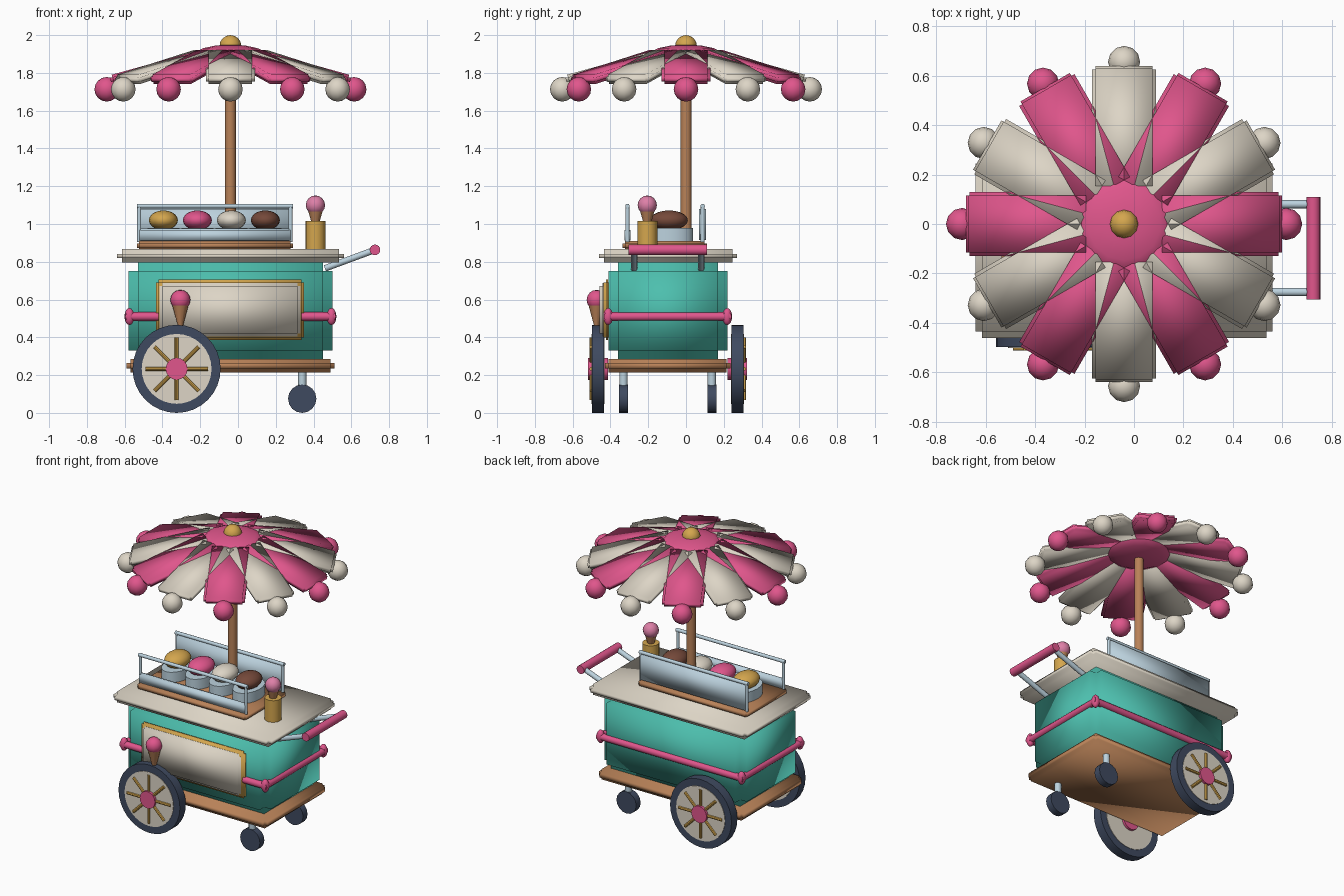
import bpy, bmesh, math
from mathutils import Vector, Matrix

if "Cube" in bpy.data.objects:
    bpy.data.objects.remove(bpy.data.objects["Cube"], do_unlink=True)


def material(name, hex_code):
    rgb = [int(hex_code[i:i + 2], 16) / 255 for i in (0, 2, 4)]
    lin = [c / 12.92 if c <= 0.04045 else ((c + 0.055) / 1.055) ** 2.4 for c in rgb]
    mat = bpy.data.materials.new(name)
    mat.use_nodes = True
    mat.diffuse_color = (*lin, 1)
    mat.node_tree.nodes["Principled BSDF"].inputs["Base Color"].default_value = (*lin, 1)
    return mat


TEAL = material("teal", "4DBFAE")
PINK = material("pink", "E0568C")
CREAM = material("cream", "DDD5C6")
WOOD = material("wood", "B98258")
GOLD = material("gold", "D4A64E")
METAL = material("pale blue metal", "BCD2DE")
NAVY = material("navy rubber", "3F4A60")
BROWN = material("chocolate", "75493A")
BLUSH = material("light pink", "DE80A8")


def finish(bm, name, mat, angle=None):
    mesh = bpy.data.meshes.new(name)
    bmesh.ops.recalc_face_normals(bm, faces=bm.faces)
    bm.to_mesh(mesh)
    bm.free()
    for p in mesh.polygons:
        p.use_smooth = True
    if angle:
        mesh.set_sharp_from_angle(angle=math.radians(angle))
    mesh.materials.append(mat)
    obj = bpy.data.objects.new(name, mesh)
    bpy.context.collection.objects.link(obj)
    return obj


def box(name, mat, lo, hi, step, matrix=None):
    """Box between two corners with stepped edges."""
    lo, hi = Vector(lo), Vector(hi)
    bm = bmesh.new()
    bmesh.ops.create_cube(bm, size=1)
    bmesh.ops.scale(bm, vec=hi - lo, verts=bm.verts)
    bmesh.ops.translate(bm, vec=(lo + hi) / 2, verts=bm.verts)
    bmesh.ops.bevel(bm, geom=bm.edges[:], offset=step, segments=2,
                    profile=0, affect='EDGES')
    if matrix:
        bm.transform(matrix)
    return finish(bm, name, mat)


def rod(name, mat, start, end, r1, r2=None, sides=16):
    start, end = Vector(start), Vector(end)
    axis = end - start
    bm = bmesh.new()
    bmesh.ops.create_cone(bm, cap_ends=True, segments=sides, radius1=r1,
                          radius2=r1 if r2 is None else r2, depth=axis.length)
    turn = axis.to_track_quat('Z', 'Y').to_matrix().to_4x4()
    bm.transform(Matrix.Translation((start + end) / 2) @ turn)
    return finish(bm, name, mat, 40)


def ball(name, mat, centre, size, sides=12, rings=8):
    size = (size,) * 3 if isinstance(size, float) else size
    bm = bmesh.new()
    bmesh.ops.create_uvsphere(bm, u_segments=sides, v_segments=rings, radius=1)
    bmesh.ops.scale(bm, vec=size, verts=bm.verts)
    bmesh.ops.translate(bm, vec=centre, verts=bm.verts)
    return finish(bm, name, mat)


CX, CY = -0.04, -0.097  # centre of the cart

# Cart body, floor and counter
box("floor_board", WOOD, (-0.59, -0.43, 0.215), (0.51, 0.235, 0.285), 0.02)
box("cart_body", TEAL, (-0.58, -0.41, 0.28), (0.50, 0.22, 0.80), 0.05)
box("counter", CREAM, (-0.64, -0.46, 0.795), (0.56, 0.27, 0.867), 0.025)

# Front sign with its frame
box("sign_frame", GOLD, (-0.435, -0.437, 0.385), (0.35, -0.40, 0.705), 0.014)
box("sign_panel", CREAM, (-0.415, -0.457, 0.405), (0.33, -0.42, 0.688), 0.015)

# Bumper rails around the body
RX, RY, RZ = 0.52, 0.315, 0.51
for s, side in ((-1, "right"), (1, "left")):
    x = CX + s * (RX + 0.015)
    rod("bumper_" + side, PINK, (x, CY - 0.33, RZ), (x, CY + 0.33, RZ), 0.023, sides=12)
    y = CY + s * RY
    rod("bumper_" + ("front" if s < 0 else "back"), PINK,
        (CX - 0.555, y, RZ), (CX + 0.555, y, RZ), 0.023, sides=12)
    for t in (-1, 1):
        ball("bumper_joint", PINK, (x, CY + t * RY, RZ), (0.026, 0.026, 0.045))

# Large spoked wheels
WX, WZ = -0.325, 0.233
for s, side in ((-1, "front"), (1, "back")):
    y = CY + s * 0.369

    def disc(part, mat, half, r, sides):
        rod(side + part, mat, (WX, y - half, WZ), (WX, y + half, WZ), r, sides=sides)

    disc("_tyre", NAVY, 0.032, 0.233, 32)
    disc("_wheel_disc", CREAM, 0.035, 0.185, 32)
    disc("_hub", PINK, 0.052, 0.058, 16)
    for k in range(4):
        a = math.pi * k / 4
        d = Vector((math.cos(a), 0, math.sin(a))) * 0.165
        c = Vector((WX, y + s * 0.036, WZ))
        rod(side + "_spoke", GOLD, c - d, c + d, 0.01, sides=8)

# Small casters
for s, side in ((-1, "front"), (1, "back")):
    y = CY + s * 0.234
    rod(side + "_caster_stem", METAL, (0.34, y, 0.08), (0.34, y, 0.23), 0.022, sides=12)
    rod(side + "_caster", NAVY, (0.34, y - 0.024, 0.075), (0.34, y + 0.024, 0.075), 0.075)

# Push handle
for y in (-0.275, 0.08):
    rod("handle_arm", METAL, (0.46, y, 0.765), (0.725, y, 0.863), 0.017, sides=12)
rod("handle_grip", PINK, (0.725, -0.305, 0.863), (0.725, 0.11, 0.863), 0.028)

# Serving tray with guard rails
X0, X1 = -0.535, 0.29
box("tray_base", WOOD, (X0, -0.335, 0.862), (X1, 0.11, 0.91), 0.012)
box("tray_front", METAL, (X0 + 0.005, -0.325, 0.905), (X1 - 0.005, -0.295, 0.975), 0.008)
box("tray_back", METAL, (X0 + 0.005, 0.07, 0.905), (X1 - 0.005, 0.105, 1.09), 0.01)
for y in (-0.31, 0.088):
    rod("guard_rail", METAL, (X0, y, 1.095), (X1, y, 1.095), 0.012, sides=10)
    for x in (X0 + 0.012, X1 - 0.012):
        rod("guard_post", METAL, (x, y, 0.905), (x, y, 1.1), 0.011, sides=10)

# Tubs with scoops
for i, mat in enumerate((GOLD, PINK, CREAM, BROWN)):
    x = -0.395 + 0.18 * i
    tub = rod("tub", METAL, (x, 0, 0.905), (x, 0, 0.98), 0.085, sides=20)
    tub.scale.y = 1.5
    tub.location.y = -0.09
    ball("scoop", mat, (x, -0.09, 1.02), (0.077, 0.1, 0.052), 16, 10)

# Cone holder on the counter and cone ornament on the front
rod("cone_holder", GOLD, (0.41, -0.205, 0.86), (0.41, -0.205, 1.015), 0.053)
rod("counter_cone", WOOD, (0.41, -0.205, 0.99), (0.41, -0.205, 1.065), 0.016, 0.037, 12)
ball("counter_cone_scoop", BLUSH, (0.41, -0.205, 1.1), 0.051)
rod("ornament_cone", WOOD, (-0.305, -0.473, 0.44), (-0.305, -0.473, 0.57), 0.008, 0.043, 12)
ball("ornament_scoop", PINK, (-0.305, -0.473, 0.598), 0.053)

# Parasol: pole, canopy panels, edge balls, cap and finial
rod("parasol_pole", WOOD, (CX, 0, 0.86), (CX, 0, 1.9), 0.029)
tilt = Matrix.Rotation(math.radians(15.5), 4, 'Y')
for i in range(12):
    mat = CREAM if i % 2 else PINK
    a = math.pi * i / 6
    turn = Matrix.Translation((CX, 0, 0)) @ Matrix.Rotation(a, 4, 'Z')
    box("canopy_panel", mat, (-0.26, -0.129, -0.025), (0.26, 0.129, 0.025), 0.014,
        turn @ Matrix.Translation((0.385, 0, 1.832)) @ tilt)
    ball("canopy_ball", mat, turn @ Vector((0.655, 0, 1.713)), 0.065)
ball("canopy_cap", PINK, (CX, 0, 1.885), (0.208, 0.208, 0.065), 14, 8)
ball("finial", GOLD, (CX, 0, 1.942), 0.058)
